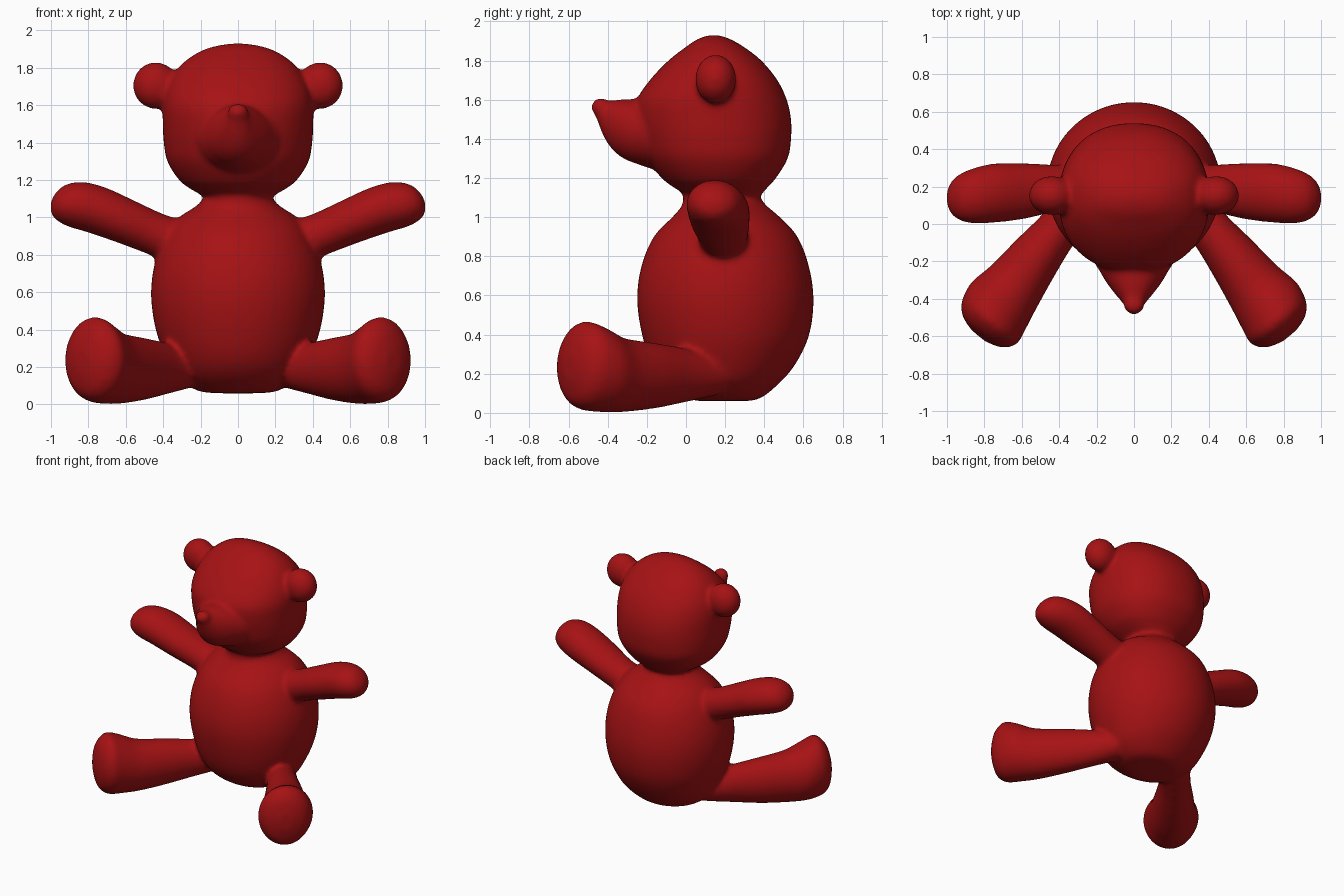
import bpy, bmesh, math
from mathutils import Vector, Matrix

cube = bpy.data.objects.get("Cube")
if cube:
    bpy.data.objects.remove(cube, do_unlink=True)

red = bpy.data.materials.new("deep red")
red.use_nodes = True
RED = (0.38, 0.006, 0.007, 1.0)
red.diffuse_color = RED
red.node_tree.nodes["Principled BSDF"].inputs["Base Color"].default_value = RED

X, Y, Z = Vector((1, 0, 0)), Vector((0, 1, 0)), Vector((0, 0, 1))
bm = bmesh.new()


def spline(a, b, c, d, t):
    """Catmull-Rom value between b and c."""
    return 0.5 * (2 * b + (c - a) * t + (2 * a - 5 * b + 4 * c - d) * t * t
                  + (3 * b - a - 3 * c + d) * t ** 3)


def loft(sections, u, v, power=2.0, steps=5, sides=48):
    """Closed skin through oval sections (x, y, z, radius_u, radius_v)."""
    s = [sections[0]] + sections + [sections[-1]]
    rows = [[spline(*p, k / steps) for p in zip(*s[i:i + 4])]
            for i in range(len(s) - 3) for k in range(steps)]
    rows.append(sections[-1])
    rings = []
    for x, y, z, ru, rv in rows:
        ring = []
        for i in range(sides):
            a = math.tau * i / sides
            c, n = math.cos(a), math.sin(a)
            cu = math.copysign(abs(c) ** (2 / power), c) * ru
            cv = math.copysign(abs(n) ** (2 / power), n) * rv
            ring.append(bm.verts.new(Vector((x, y, z)) + u * cu + v * cv))
        rings.append(ring)
    for lo, hi in zip(rings, rings[1:]):
        for i in range(sides):
            j = (i + 1) % sides
            bm.faces.new((lo[i], lo[j], hi[j], hi[i]))
    bm.faces.new(rings[0])
    bm.faces.new(rings[-1])


def ball(centre, radii):
    m = Matrix.Translation(centre) @ Matrix.Diagonal((*radii, 1))
    bmesh.ops.create_uvsphere(bm, u_segments=32, v_segments=20, radius=1, matrix=m)


def upright(profile, power):
    """Loft from rows of height, half width, front y and back y."""
    loft([(0, (f + b) / 2, z, w, (b - f) / 2) for z, w, f, b in profile], X, Y, power)


# Torso, tapering into the neck
upright([(.06, .10, .08, .30), (.075, .22, .01, .38), (.15, .325, -.10, .475),
         (.25, .385, -.175, .56), (.40, .44, -.225, .63), (.58, .465, -.25, .652),
         (.75, .447, -.228, .628), (.90, .39, -.165, .57), (1.0, .315, -.07, .48),
         (1.06, .225, -.02, .41), (1.11, .18, -.015, .375), (1.16, .17, 0, .36)], 2.0)

# Head
upright([(1.07, .16, .02, .35), (1.115, .19, -.005, .385), (1.15, .25, -.06, .415),
         (1.20, .315, -.125, .46), (1.30, .378, -.20, .52), (1.40, .397, -.235, .537),
         (1.50, .402, -.255, .537), (1.60, .402, -.25, .515), (1.70, .38, -.185, .467),
         (1.80, .32, -.09, .385), (1.87, .235, .0, .295), (1.91, .145, .06, .225),
         (1.93, .04, .12, .165)], 2.2)

# Muzzle with a small button nose
loft([(0, -.10, 1.43, .25, .20), (0, -.20, 1.432, .215, .178), (0, -.25, 1.438, .185, .166),
      (0, -.31, 1.448, .15, .154), (0, -.37, 1.468, .105, .13), (0, -.415, 1.497, .067, .097),
      (0, -.445, 1.53, .046, .06), (0, -.465, 1.55, .02, .025)], X, Z)
ball((0, -.435, 1.562), (.056, .05, .048))

# Paired limbs and ears
for side in (1, -1):
    # Ear
    ball((side * .44, .152, 1.705), (.122, .105, .125))

    # Arm, raised outward
    across = Vector((-side * .39, 0, .92))
    arm = [(.22, .19, .85, .12, .13), (.34, .19, .875, .12, .125),
           (.45, .188, .915, .115, .13), (.60, .175, .978, .121, .15),
           (.75, .165, 1.038, .129, .158), (.86, .15, 1.07, .128, .147),
           (.93, .143, 1.086, .108, .122), (.97, .14, 1.095, .076, .086),
           (.993, .14, 1.10, .025, .03)]
    loft([(side * x, y, z, a, b) for x, y, z, a, b in arm], across, Y)

    # Leg, stretched forward and outward, ending in an upturned foot
    across = Vector((side * .77, .64, 0))
    leg = [(.26, .15, .19, .11, .10), (.40, -.02, .192, .115, .14),
           (.52, -.17, .19, .138, .168), (.64, -.33, .194, .165, .19),
           (.72, -.43, .22, .19, .216), (.765, -.51, .24, .191, .228),
           (.795, -.55, .235, .168, .203), (.818, -.577, .23, .125, .155),
           (.834, -.596, .23, .05, .06)]
    loft([(side * x, y, z, a, b) for x, y, z, a, b in leg], across, Z)

bmesh.ops.recalc_face_normals(bm, faces=bm.faces)
mesh = bpy.data.meshes.new("bear_body")
bm.to_mesh(mesh)
bm.free()
mesh.materials.append(red)
bear = bpy.data.objects.new("bear_body", mesh)
bpy.context.collection.objects.link(bear)

# Fuse the parts into one skin and soften the joints
fuse = bear.modifiers.new("fuse", "REMESH")
fuse.mode = "VOXEL"
fuse.voxel_size = 0.016
fuse.use_smooth_shade = True
soften = bear.modifiers.new("soften", "SMOOTH")
soften.factor = 0.5
soften.iterations = 8
